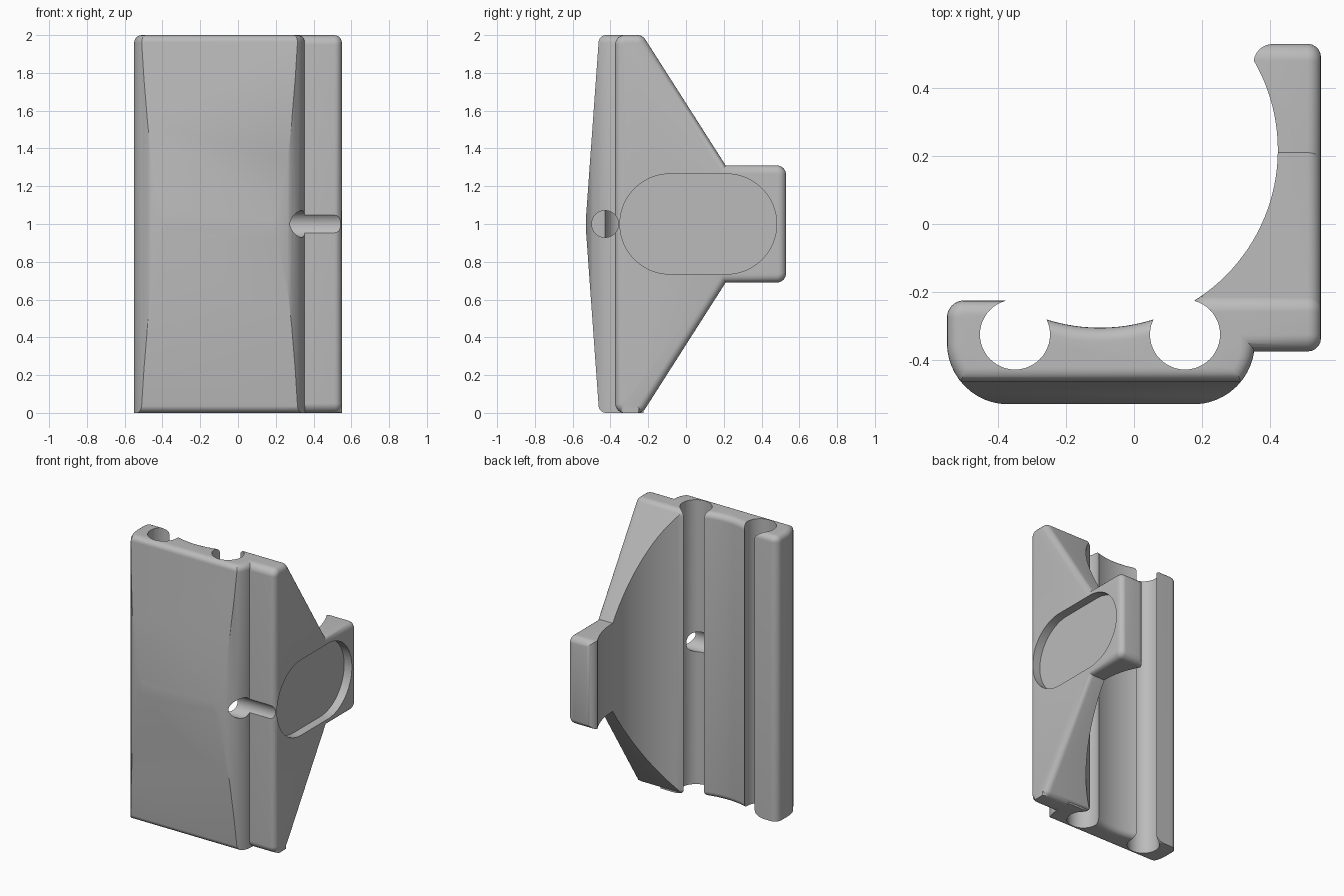
import bpy, bmesh
from math import sin, cos, pi, radians
from mathutils import Vector

cube = bpy.data.objects.get("Cube")
if cube:
    bpy.data.objects.remove(cube, do_unlink=True)

grey = bpy.data.materials.new("plain_grey")
grey.use_nodes = True
grey.diffuse_color = (0.5, 0.5, 0.5, 1)
grey.node_tree.nodes["Principled BSDF"].inputs["Base Color"].default_value = (0.5, 0.5, 0.5, 1)

FILLET = 0.04


def rounded(corners, steps=8):
    """Outline from (u, v, radius) corners."""
    out = []
    for i, (u, v, r) in enumerate(corners):
        p = Vector((u, v))
        if not r:
            out.append(p)
            continue
        a = (Vector(corners[i - 1][:2]) - p).normalized()
        b = (Vector(corners[(i + 1) % len(corners)][:2]) - p).normalized()
        half = a.angle(b) / 2
        c = p + (a + b).normalized() * r / sin(half)
        reach = r * cos(half) / sin(half)
        start, end = p + a * reach - c, p + b * reach - c
        for k in range(steps + 1):
            out.append(c + start.lerp(end, k / steps).normalized() * r)
    return out


def circle(u, v, r, n=48):
    return [Vector((u + r * cos(2 * pi * i / n), v + r * sin(2 * pi * i / n))) for i in range(n)]


def loft(name, layers, axis, fillet_edge=None):
    """Solid through outlines; layers are (position along axis, outline)."""
    bm = bmesh.new()
    rings = []
    for w, outline in layers:
        rings.append([bm.verts.new((w, p.x, p.y) if axis == "x" else (p.x, p.y, w)) for p in outline])
    n = len(rings[0])
    for lo, hi in zip(rings, rings[1:]):
        for i in range(n):
            j = (i + 1) % n
            bm.faces.new((lo[i], lo[j], hi[j], hi[i]))
    bm.faces.new(rings[0])
    bm.faces.new(rings[-1])
    bmesh.ops.recalc_face_normals(bm, faces=bm.faces)
    if fillet_edge:
        edges = [e for e in bm.edges if all(fillet_edge(v.co) for v in e.verts)]
        bmesh.ops.bevel(bm, geom=edges, offset=FILLET, segments=5, profile=0.5, affect="EDGES")
    mesh = bpy.data.meshes.new(name)
    bm.to_mesh(mesh)
    bm.free()
    obj = bpy.data.objects.new(name, mesh)
    bpy.context.collection.objects.link(obj)
    mesh.materials.append(grey)
    return obj


def combine(obj, other, operation):
    mod = obj.modifiers.new(operation, "BOOLEAN")
    mod.operation, mod.object, mod.solver = operation, other, "EXACT"
    bpy.context.view_layer.objects.active = obj
    bpy.ops.object.modifier_apply(modifier=mod.name)
    bpy.data.objects.remove(other, do_unlink=True)


# Front block: rounded plan trimmed by a ridged front
plan = rounded([(-0.55, -0.53, 0.18), (0.355, -0.53, 0.18), (0.355, -0.225, 0), (-0.55, -0.225, 0.05)], 14)
body = loft("holder_body", [(0, plan), (2, plan)], "z", lambda c: c.z > 1.99)
ridge = rounded([(-0.46, 0, FILLET), (-0.532, 1, 0), (-0.46, 2, FILLET), (0, 2, 0), (0, 0, 0)])
combine(body, loft("ridge_trim", [(-0.8, ridge), (0.8, ridge)], "x"), "INTERSECT")

# Side plate tapering to a rear tab
upper = [(-0.375, 2, 0.05), (-0.23, 2, 0.05), (0.21, 1.31, 0), (0.53, 1.31, 0.05)]
lower = [(y, 2 - z, r) for y, z, r in reversed(upper)]
side = rounded(upper + lower)
plate = loft("side_plate", [(0.16, side), (0.55, side)], "x",
             lambda c: c.x > 0.54 and (c.z > 0.001 or c.y > -0.2))
tab = rounded([(0.1, -0.6, 0), (0.7, -0.6, 0), (0.7, 0.529, 0), (0.352, 0.529, 0.055),
               (0.352, -0.04, 0), (0.1, -0.04, 0)])
combine(plate, loft("tab_trim", [(-0.1, tab), (2.1, tab)], "z"), "INTERSECT")
combine(body, plate, "UNION")

# Large round hollow with flared ends
R = 0.523
flare = [(FILLET * (1 - sin(t)), R + FILLET * (1 - cos(t))) for t in (i * pi / 12 for i in range(7))]
layers = [(-0.1, R + FILLET)] + flare[::-1] + [(2 - z, r) for z, r in flare] + [(2.1, R + FILLET)]
hollow = loft("hollow", [(z, circle(-0.1, 0.218, r, 128)) for z, r in layers], "z")
combine(body, hollow, "DIFFERENCE")

# Two upright rod channels
for x in (-0.35, 0.15):
    rod = circle(x, -0.325, 0.103)
    combine(body, loft("rod_channel", [(-0.1, rod), (2.1, rod)], "z"), "DIFFERENCE")

# Cross hole from the right channel outward, grooving the plate front
bore = circle(-0.428, 1, 0.071)
combine(body, loft("cross_hole", [(0.15, bore), (0.7, bore)], "x"), "DIFFERENCE")

# Shallow long round pocket in the plate
pocket = rounded([(-0.35, 0.735, 0.2649), (0.48, 0.735, 0.2649),
                  (0.48, 1.265, 0.2649), (-0.35, 1.265, 0.2649)], 16)
combine(body, loft("pocket", [(0.49, pocket), (0.7, pocket)], "x"), "DIFFERENCE")

bpy.ops.object.select_all(action="DESELECT")
body.select_set(True)
bpy.context.view_layer.objects.active = body
bpy.ops.object.shade_smooth_by_angle(angle=radians(30))
